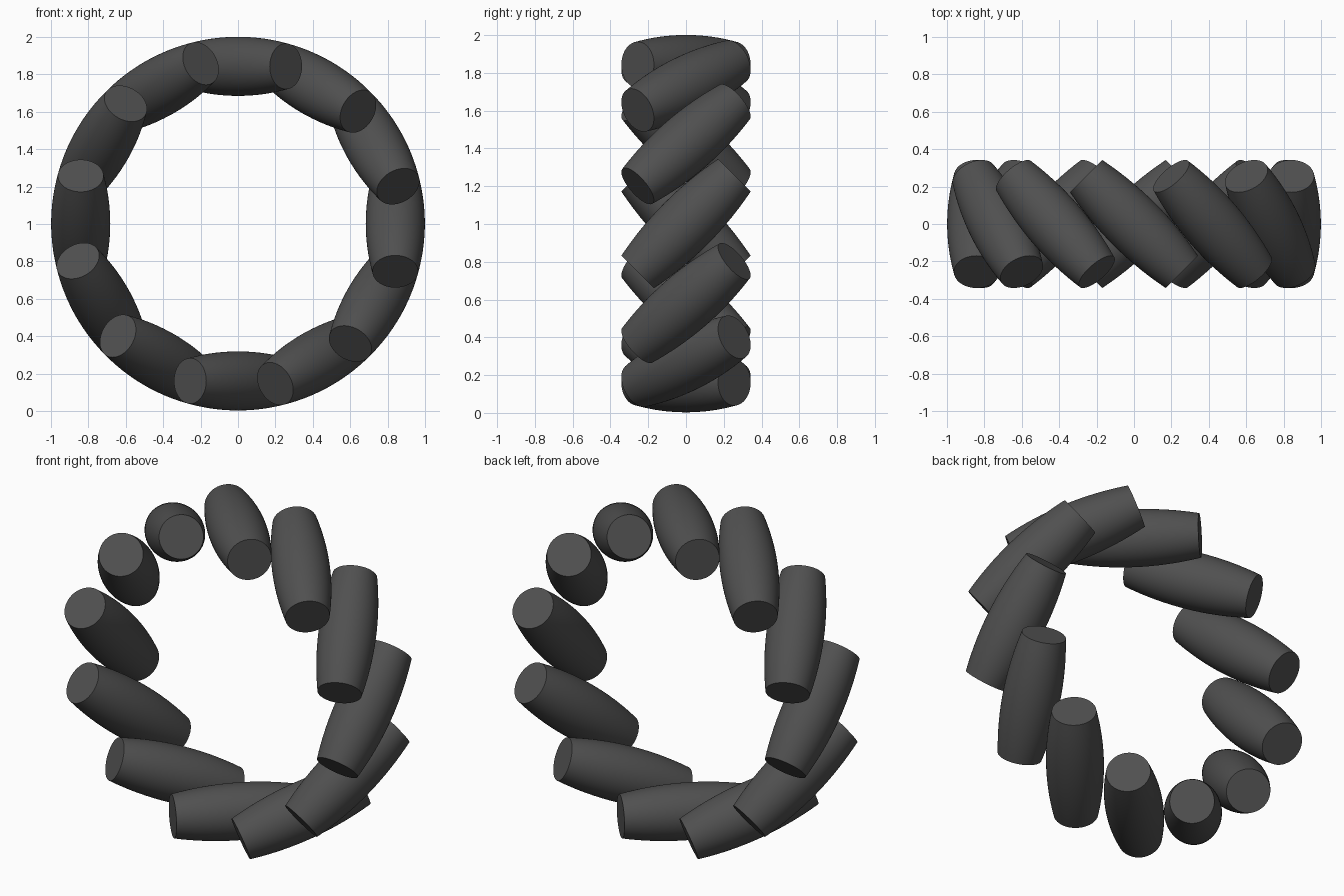
import bpy, bmesh
from math import pi, radians, cos, sin
from mathutils import Matrix

if "Cube" in bpy.data.objects:
    bpy.data.objects.remove(bpy.data.objects["Cube"])

COUNT = 12          # rollers round the wheel
RING = 0.841        # wheel centre to roller axis
R_MID, R_END = 0.158, 0.122
HALF = 0.362        # half length of a roller
CENTRE_Z = 1.002
SIDES, STEPS = 64, 16

rubber = bpy.data.materials.new("dark_rubber")
rubber.diffuse_color = (0.08, 0.08, 0.08, 1)
rubber.use_nodes = True
rubber.node_tree.nodes["Principled BSDF"].inputs["Base Color"].default_value = rubber.diffuse_color

# Barrel-shaped roller lathed about its local x axis
bm = bmesh.new()
rings = []
for i in range(STEPS + 1):
    t = 2 * i / STEPS - 1
    r = R_MID - (R_MID - R_END) * t * t
    rings.append([bm.verts.new((t * HALF, r * cos(2 * pi * k / SIDES), r * sin(2 * pi * k / SIDES)))
                  for k in range(SIDES)])
for a, b in zip(rings, rings[1:]):
    for k in range(SIDES):
        n = (k + 1) % SIDES
        bm.faces.new((a[k], a[n], b[n], b[k]))
bm.faces.new(rings[0])
bm.faces.new(rings[-1])
bmesh.ops.recalc_face_normals(bm, faces=bm.faces[:])
for f in bm.faces:
    f.smooth = len(f.verts) == 4
for e in bm.edges:
    e.smooth = all(f.smooth for f in e.link_faces)
mesh = bpy.data.meshes.new("roller")
bm.to_mesh(mesh)
bm.free()
mesh.materials.append(rubber)

# Rollers set at 45 degrees round the wheel axis (y)
for i in range(COUNT):
    ob = bpy.data.objects.new(f"roller_{i + 1}", mesh)
    bpy.context.collection.objects.link(ob)
    ob.matrix_world = (Matrix.Translation((0, 0, CENTRE_Z))
                       @ Matrix.Rotation(2 * pi * i / COUNT, 4, 'Y')
                       @ Matrix.Translation((0, 0, RING))
                       @ Matrix.Rotation(radians(-45), 4, 'Z'))
